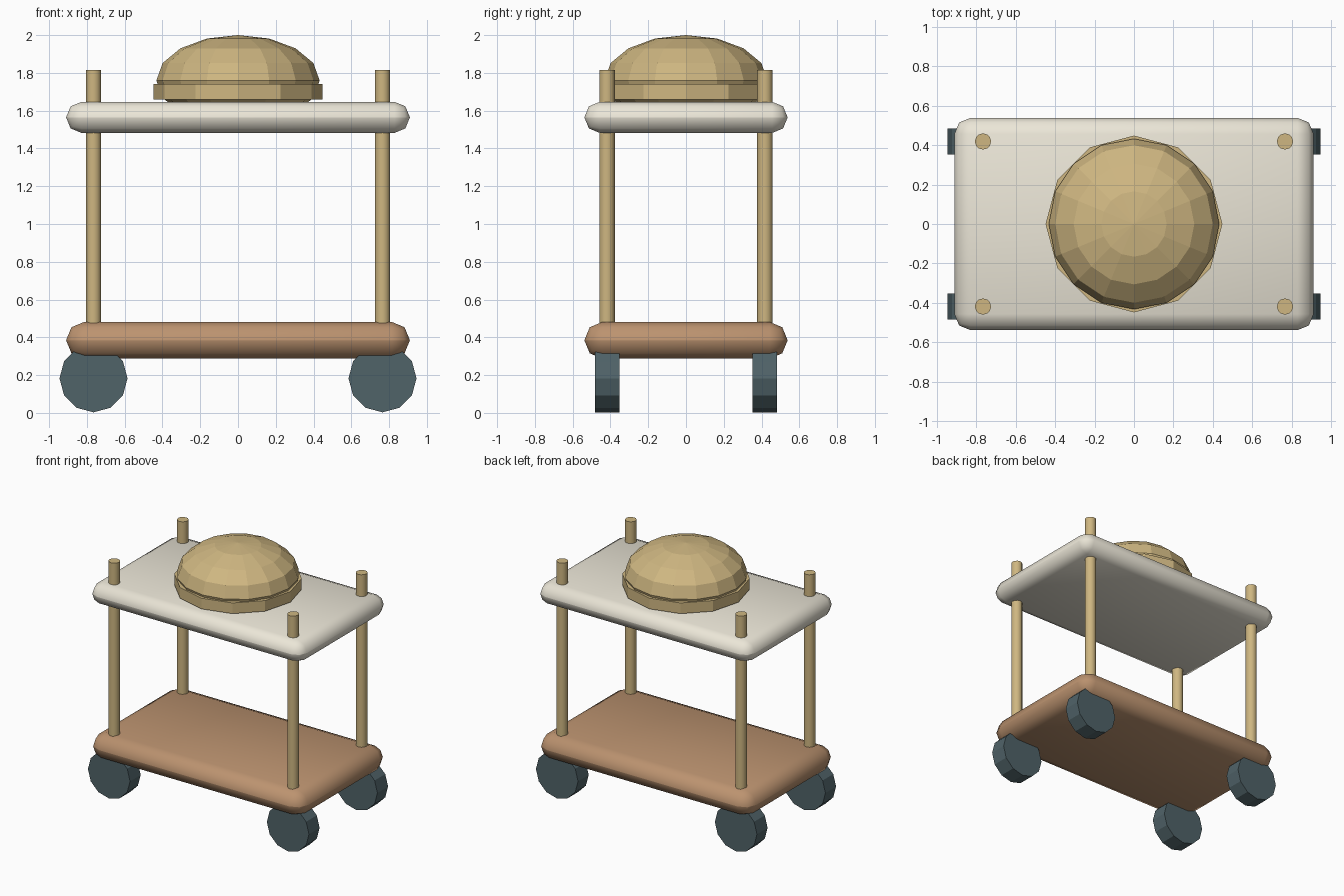
import bpy
from math import radians

if "Cube" in bpy.data.objects:
    bpy.data.objects.remove(bpy.data.objects["Cube"])


def material(name, rgb):
    m = bpy.data.materials.new(name)
    m.diffuse_color = (*rgb, 1)
    m.use_nodes = True
    m.node_tree.nodes["Principled BSDF"].inputs["Base Color"].default_value = m.diffuse_color
    return m


WOOD = material("wood", (0.50, 0.29, 0.16))
CREAM = material("cream", (0.83, 0.79, 0.68))
BRASS = material("brass", (0.62, 0.47, 0.22))
RUBBER = material("rubber", (0.08, 0.125, 0.14))


def finish(name, mat):
    ob = bpy.context.object
    ob.name = name
    ob.data.materials.append(mat)
    return ob


def shelf(name, z0, z1, mat):
    # Box whose rounded rim meets at mid height
    bpy.ops.mesh.primitive_cube_add(size=1, location=(0, 0, (z0 + z1) / 2))
    ob = finish(name, mat)
    ob.scale = (1.82, 1.076, z1 - z0)
    bpy.ops.object.transform_apply(location=False, rotation=False, scale=True)
    mod = ob.modifiers.new("round", 'BEVEL')
    mod.width = (z1 - z0) / 2 - 0.0005
    mod.segments = 2
    mod.limit_method = 'NONE'
    bpy.ops.object.modifier_apply(modifier=mod.name)
    bpy.ops.object.shade_smooth_by_angle(angle=radians(50))


def cylinder(name, sides, radius, depth, loc, mat, rot=(0, 0, 0)):
    bpy.ops.mesh.primitive_cylinder_add(vertices=sides, radius=radius, depth=depth,
                                        location=loc, rotation=rot)
    return finish(name, mat)


# Two shelves
shelf("lower_shelf", 0.287, 0.482, WOOD)
shelf("upper_shelf", 1.482, 1.647, CREAM)

# Posts and wheels at the four corners
for sx, side in ((-1, "left"), (1, "right")):
    for sy, end in ((-1, "front"), (1, "back")):
        cylinder(f"{end}_{side}_post", 12, 0.041, 1.375,
                 (sx * 0.765, sy * 0.418, 1.1275), BRASS)
        bpy.ops.object.shade_smooth_by_angle(angle=radians(40))
        # 12-sided wheel with a corner pointing straight down
        cylinder(f"{end}_{side}_wheel", 12, 0.18, 0.13,
                 (sx * 0.765, sy * 0.418, 0.183), RUBBER, (radians(90), 0, 0))

# Faceted dome cover with its rim
bpy.ops.mesh.primitive_uv_sphere_add(segments=16, ring_count=8, radius=1, location=(0, 0, 1.76))
dome = finish("dome_cover", BRASS)
dome.scale = (0.432, 0.432, 0.24)
bpy.ops.object.transform_apply(location=False, rotation=False, scale=True)
cylinder("dome_rim", 12, 0.448, 0.083, (0, 0, 1.70), BRASS)
